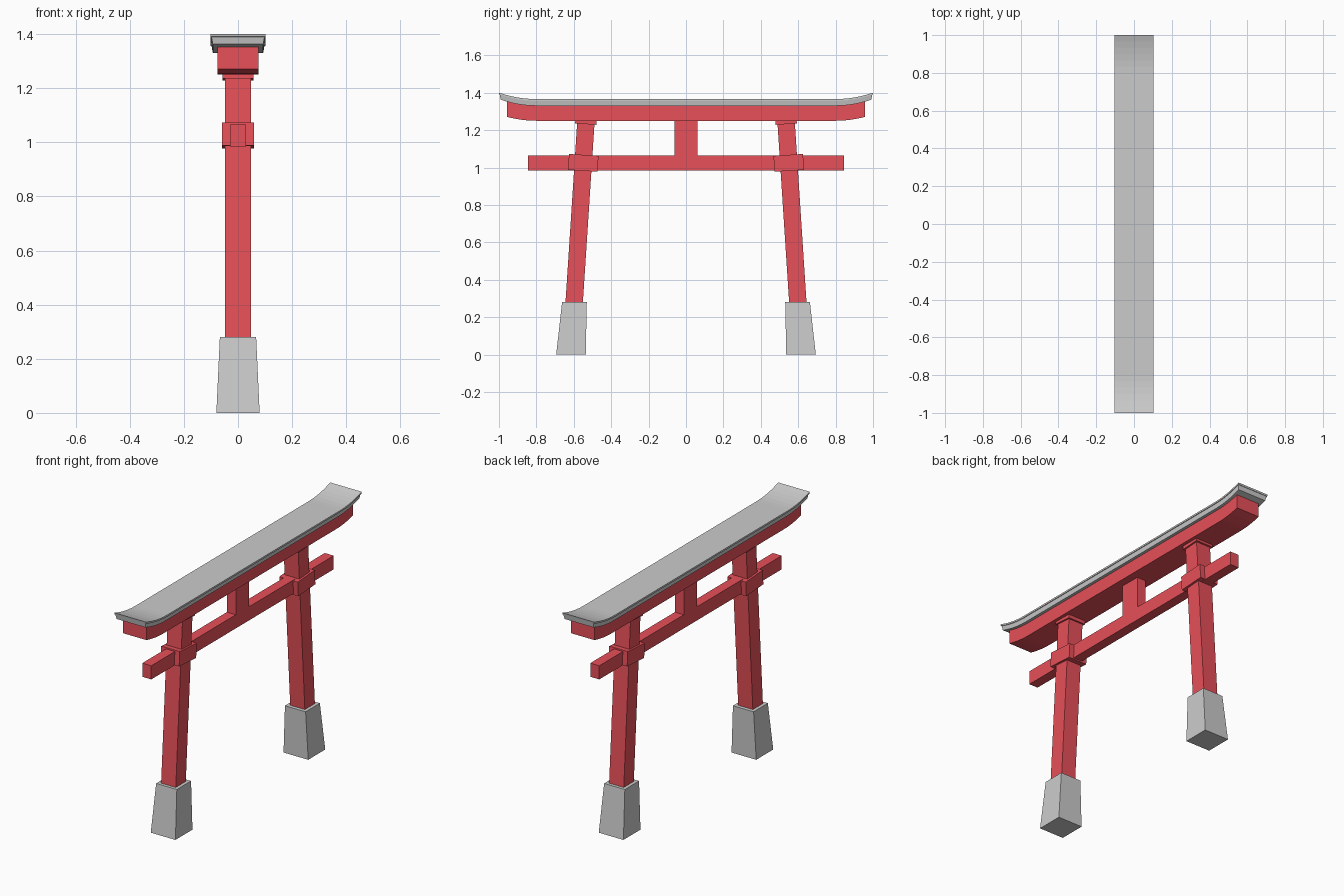
import bpy
import math
from mathutils import Matrix

if "Cube" in bpy.data.objects:
    bpy.data.objects.remove(bpy.data.objects["Cube"])

red = bpy.data.materials.new("red_paint")
red.diffuse_color = (0.8, 0.08, 0.1, 1)
red.use_nodes = True
red.node_tree.nodes["Principled BSDF"].inputs["Base Color"].default_value = red.diffuse_color

LEAN = 0.065          # inward lean of the pillars, y per z
FOOT = 0.616          # pillar centre line at ground level


def add_mesh(name, verts, faces, mat=None):
    me = bpy.data.meshes.new(name)
    me.from_pydata(verts, [], faces)
    me.update()
    ob = bpy.data.objects.new(name, me)
    bpy.context.collection.objects.link(ob)
    if mat:
        me.materials.append(mat)
    return ob


def loft(name, rings, mat=None):
    """Skin a list of equal-sized closed rings and cap both ends."""
    n = len(rings[0])
    verts = [v for r in rings for v in r]
    faces = [(k * n + i, k * n + (i + 1) % n, (k + 1) * n + (i + 1) % n, (k + 1) * n + i)
             for k in range(len(rings) - 1) for i in range(n)]
    faces += [tuple(reversed(range(n))), tuple(range(len(verts) - n, len(verts)))]
    return add_mesh(name, verts, faces, mat)


def rect(cy, z, hx, hy):
    return [(-hx, cy - hy, z), (hx, cy - hy, z), (hx, cy + hy, z), (-hx, cy + hy, z)]


def block(name, hx, hy, z0, z1, mat=None):
    return loft(name, [rect(0, z0, hx, hy), rect(0, z1, hx, hy)], mat)


def centre(z):
    return FOOT - LEAN * z


# Leaning pillars with stone feet, collars and caps
for side, s in (("left", -1), ("right", 1)):
    loft(side + "_foot", [rect(s * 0.615, 0, 0.08, 0.079), rect(s * 0.5965, 0.28, 0.067, 0.066)])
    loft(side + "_pillar", [rect(s * centre(z), z, 0.0475, 0.0465) for z in (0.27, 1.24)], red)
    for part, z, hx, hy, hz in (("collar", 1.025, 0.06, 0.079, 0.0425),
                                ("cap", 1.242, 0.057, 0.057, 0.010)):
        ob = block(f"{side}_{part}", hx, hy, -hz, hz, red)
        ob.matrix_world = (Matrix.Translation((0, s * centre(z), z))
                           @ Matrix.Rotation(s * math.atan(LEAN), 4, 'X'))

# Tie beam and centre strut
block("tie_beam", 0.029, 0.845, 0.985, 1.065, red)
block("centre_strut", 0.029, 0.062, 1.06, 1.26, red)


# Upswept top beams: a cross-section carried along y
def swept_beam(name, half_len, z0, z1, w0, w1, mat=None, slant=0.0):
    steps = [0.8 + (half_len - 0.8) * i / 6 for i in range(7)]
    rings = []
    for y in [-v for v in reversed(steps)] + steps:
        t = (abs(y) - 0.8) / 0.2
        rise = 0.034 * t * t
        low = y - math.copysign(slant * t, y)
        rings.append([(-w0, low, z0 + rise), (-w1, y, z1 + rise),
                      (w1, y, z1 + rise), (w0, low, z0 + rise)])
    return loft(name, rings, mat)


swept_beam("main_lintel", 0.957, 1.25, 1.333, 0.076, 0.076, red)
swept_beam("roof_beam", 0.996, 1.33, 1.357, 0.093, 0.098, slant=0.005)
swept_beam("roof_cover", 1.0, 1.356, 1.366, 0.102, 0.102, slant=0.002)
